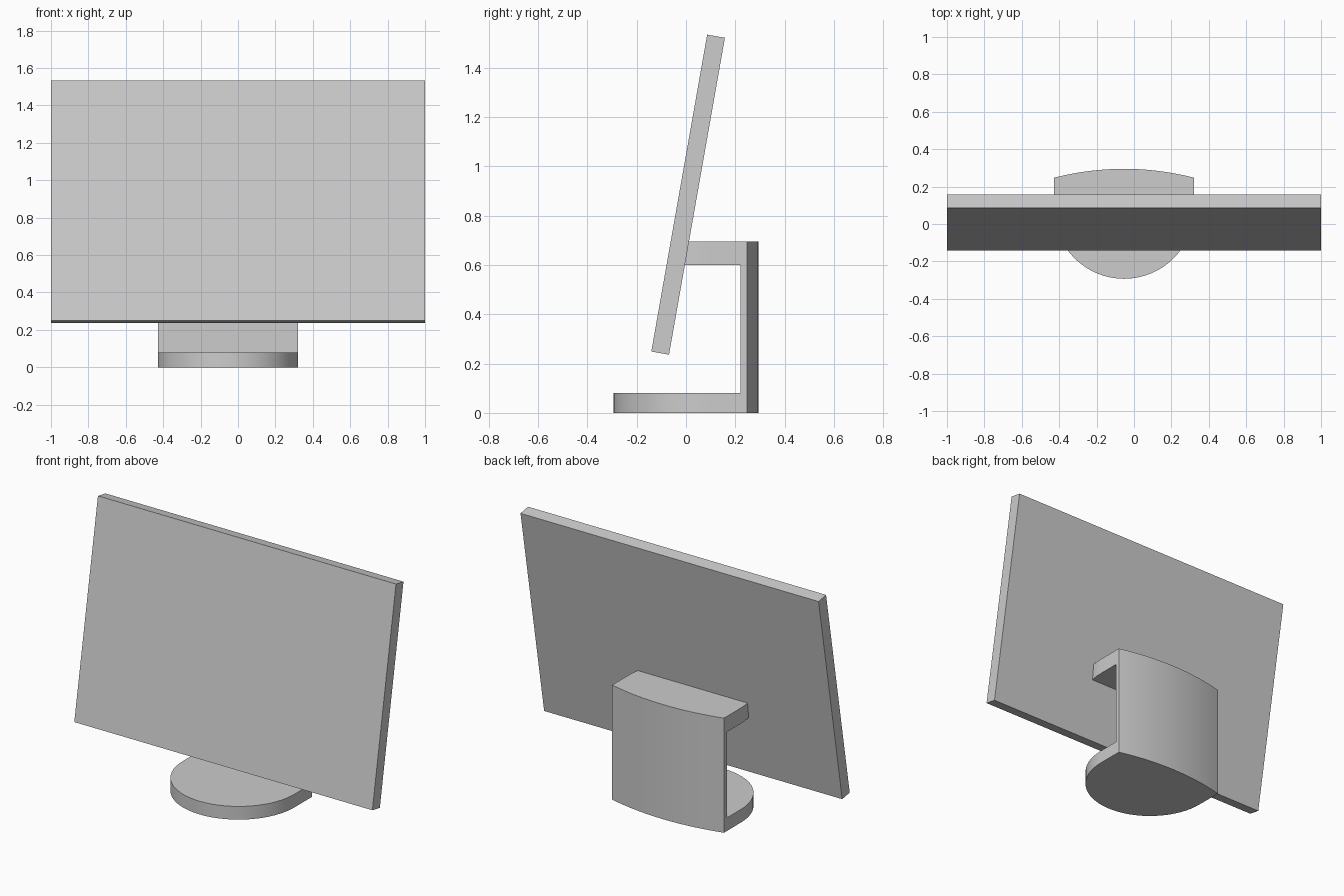
import bpy, bmesh, math
from mathutils import Matrix, Vector

cube = bpy.data.objects.get("Cube")
if cube:
    bpy.data.objects.remove(cube, do_unlink=True)

grey = bpy.data.materials.new("light_grey")
grey.use_nodes = True
grey.diffuse_color = (0.604, 0.604, 0.604, 1)
grey.node_tree.nodes["Principled BSDF"].inputs["Base Color"].default_value = grey.diffuse_color


def finish(bm, name):
    bmesh.ops.recalc_face_normals(bm, faces=bm.faces)
    mesh = bpy.data.meshes.new(name)
    bm.to_mesh(mesh)
    bm.free()
    mesh.materials.append(grey)
    obj = bpy.data.objects.new(name, mesh)
    bpy.context.collection.objects.link(obj)
    return obj


def prism(name, outline, direction):
    bm = bmesh.new()
    face = bm.faces.new([bm.verts.new(p) for p in outline])
    made = bmesh.ops.extrude_face_region(bm, geom=[face])
    verts = [g for g in made["geom"] if isinstance(g, bmesh.types.BMVert)]
    bmesh.ops.translate(bm, verts=verts, vec=Vector(direction))
    return finish(bm, name)


def arc(cx, cy, radius, start, end, steps):
    angles = [math.radians(start + (end - start) * i / steps) for i in range(steps + 1)]
    return [(cx + radius * math.cos(a), cy + radius * math.sin(a), 0) for a in angles]


# Screen panel, leaning back
TILT = math.radians(10)
bm = bmesh.new()
bmesh.ops.create_cube(bm, size=1, matrix=Matrix.Diagonal((2, 0.073, 1.305, 1)))
screen = finish(bm, "screen_panel")
screen.location = (0, 0.0085, 0.885)
screen.rotation_euler.x = -TILT

# Stand: rounded footprint raised to full height, then hollowed into a C shape
MID, HALF, TOP = -0.053, 0.375, 0.695
BACK_RADIUS, BACK = 1.49, 0.295
spread = math.degrees(math.asin(HALF / BACK_RADIUS))
outline = arc(MID, 0.082, HALF, 180, 360, 32)
outline += arc(MID, BACK - BACK_RADIUS, BACK_RADIUS, 90 - spread, 90 + spread, 16)
stand = prism("stand", outline, (0, 0, TOP))

# Opening profile: above the foot, ahead of the column, under and ahead of the arm
opening = [(-0.6, 0.08), (0.22, 0.08), (0.22, 0.6), (-0.006, 0.6),
           (-0.006 + 0.2 * math.tan(TILT), 0.8), (-0.6, 0.8)]
cutter = prism("opening_cutter", [(-1, y, z) for y, z in opening], (2, 0, 0))
cutter.hide_render = True

cut = stand.modifiers.new("opening", 'BOOLEAN')
cut.operation = 'DIFFERENCE'
cut.solver = 'EXACT'
cut.object = cutter

bpy.ops.object.select_all(action='DESELECT')
stand.select_set(True)
bpy.context.view_layer.objects.active = stand
bpy.ops.object.modifier_apply(modifier=cut.name)
bpy.data.objects.remove(cutter, do_unlink=True)
bpy.ops.object.shade_smooth_by_angle(angle=math.radians(30))
